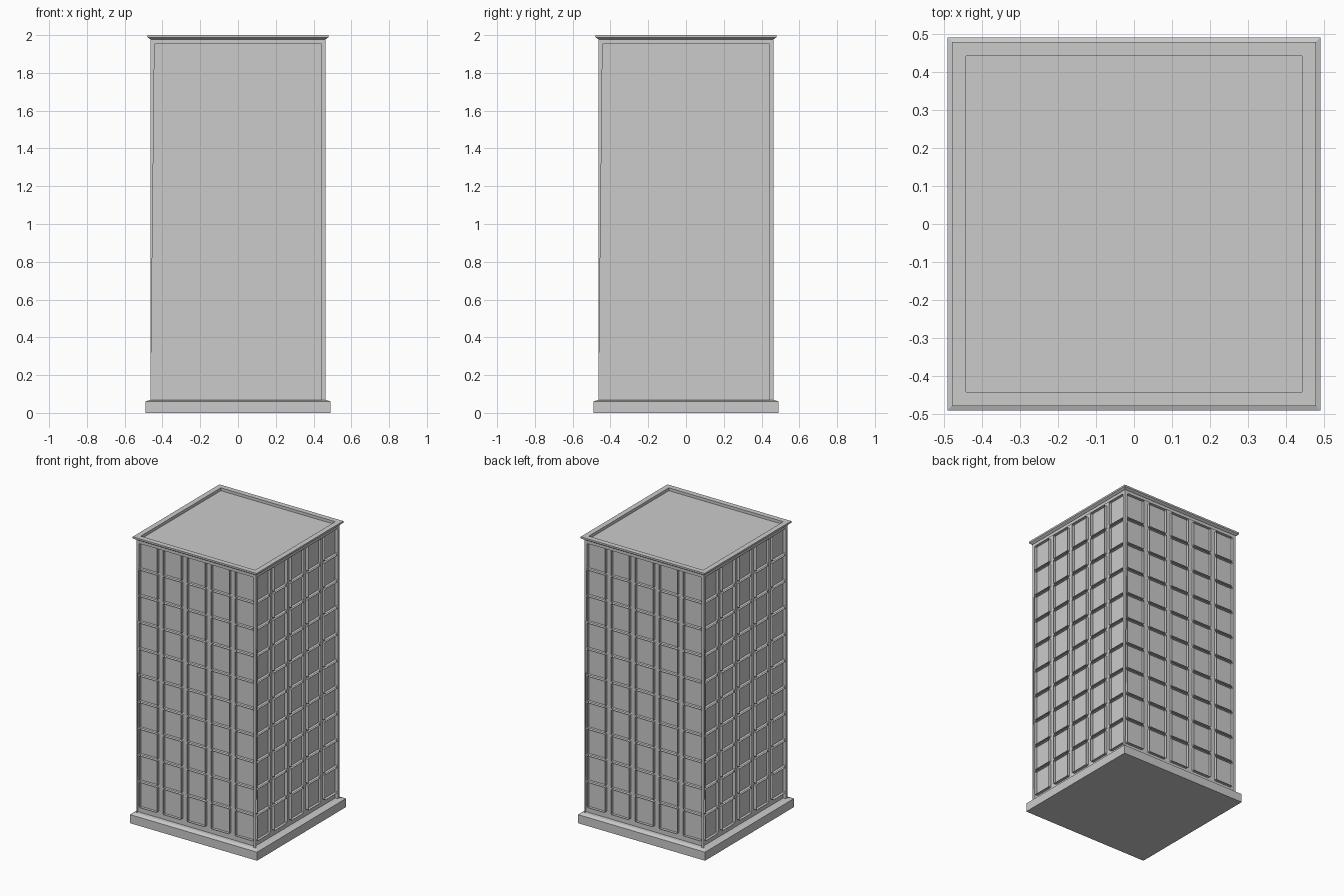
import bpy, bmesh
from math import pi

if "Cube" in bpy.data.objects:
    bpy.data.objects.remove(bpy.data.objects["Cube"])

WALL, GLASS = 0.462, 0.442      # half widths of outer wall and recessed core
PITCH, HW, HH = 0.186, 0.07, 0.088


def square_stack(name, rings, closed=False):
    """Solid made of stacked squares given as (half width, z)."""
    bm = bmesh.new()
    loops = [[bm.verts.new((sx * r, sy * r, z))
              for sx, sy in ((-1, -1), (1, -1), (1, 1), (-1, 1))] for r, z in rings]
    pairs = list(zip(loops, loops[1:]))
    if closed:
        pairs.append((loops[-1], loops[0]))
    else:
        bm.faces.new(loops[0])
        bm.faces.new(loops[-1])
    for a, b in pairs:
        for i in range(4):
            j = (i + 1) % 4
            bm.faces.new((a[i], a[j], b[j], b[i]))
    bmesh.ops.recalc_face_normals(bm, faces=bm.faces)
    me = bpy.data.meshes.new(name)
    bm.to_mesh(me)
    bm.free()
    ob = bpy.data.objects.new(name, me)
    bpy.context.collection.objects.link(ob)
    return ob


def add_loop(curve, pts):
    sp = curve.splines.new('POLY')
    sp.points.add(len(pts) - 1)
    for p, (x, y) in zip(sp.points, pts):
        p.co = (x, y, 0, 1)
    sp.use_cyclic_u = True


# Plinth, recessed core with flat roof, and cornice rim
square_stack("plinth", [(0.491, 0), (0.491, 0.06), (0.466, 0.069)])
square_stack("window_core", [(GLASS, 0.05), (GLASS, 1.98)])
square_stack("cornice", [(GLASS, 1.975), (0.464, 1.978), (0.479, 1.988),
                         (0.479, 2.0), (GLASS, 2.0)], closed=True)

# Facade panel: outline with a grid of clipped-corner window openings
cu = bpy.data.curves.new("facade", 'CURVE')
cu.dimensions = '2D'
cu.fill_mode = 'BOTH'
cu.extrude = (WALL - GLASS) / 2
add_loop(cu, [(-WALL, 0.06), (GLASS, 0.06), (GLASS, 1.982), (-WALL, 1.982)])
c = 0.005
for col in range(5):
    for row in range(10):
        x, z = (col - 2) * PITCH, 0.2 + row * 0.1854
        add_loop(cu, [(x - HW + c, z - HH), (x + HW - c, z - HH),
                      (x + HW, z - HH + c), (x + HW, z + HH - c),
                      (x + HW - c, z + HH), (x - HW + c, z + HH),
                      (x - HW, z + HH - c), (x - HW, z - HH + c)])
tmp = bpy.data.objects.new("facade_curve", cu)
bpy.context.collection.objects.link(tmp)
bpy.context.view_layer.update()
panel = bpy.data.meshes.new_from_object(
    tmp.evaluated_get(bpy.context.evaluated_depsgraph_get()))
bpy.data.objects.remove(tmp)

# Stand the panel up at the front, then turn it round to all four sides
for v in panel.vertices:
    x, y, z = v.co
    v.co = (x, -z - (WALL + GLASS) / 2, y)
for p in panel.polygons:
    p.use_smooth = False
for i, side in enumerate(("front", "right", "back", "left")):
    ob = bpy.data.objects.new(side + "_facade", panel)
    ob.rotation_euler.z = i * pi / 2
    bpy.context.collection.objects.link(ob)
